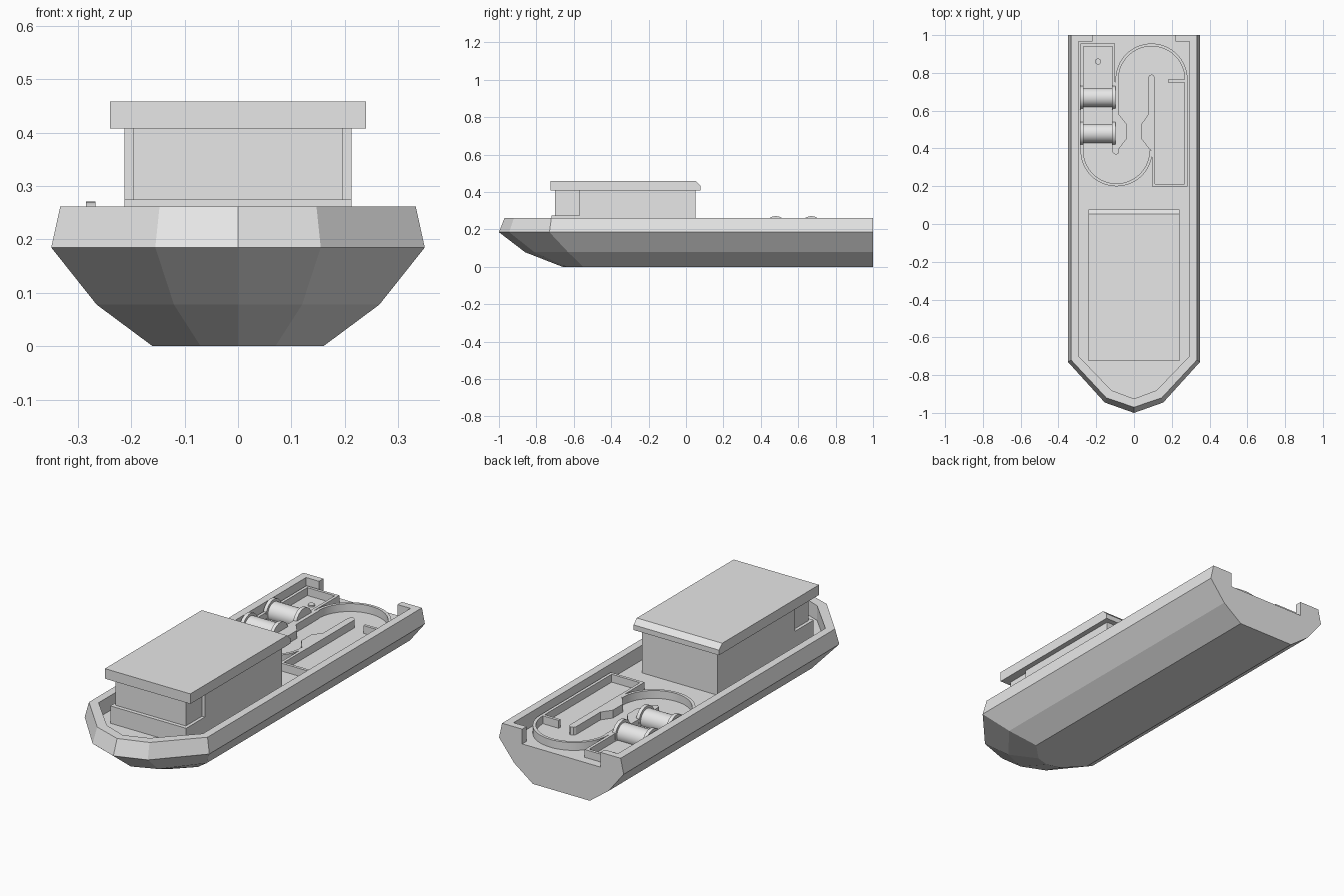
import bpy
import bmesh
import math
from mathutils import Vector

cube = bpy.data.objects.get("Cube")
if cube:
    bpy.data.objects.remove(cube, do_unlink=True)

grey = bpy.data.materials.new("plain grey")
grey.use_nodes = True
grey.diffuse_color = (0.8, 0.8, 0.8, 1)
grey.node_tree.nodes["Principled BSDF"].inputs["Base Color"].default_value = (0.8, 0.8, 0.8, 1)

DECK = 0.187
WALL_TOP = 0.227


def finish(name, bm, smooth=False):
    bmesh.ops.recalc_face_normals(bm, faces=bm.faces)
    mesh = bpy.data.meshes.new(name)
    bm.to_mesh(mesh)
    bm.free()
    mesh.materials.append(grey)
    ob = bpy.data.objects.new(name, mesh)
    bpy.context.collection.objects.link(ob)
    if smooth:
        bpy.ops.object.select_all(action="DESELECT")
        ob.select_set(True)
        bpy.context.view_layer.objects.active = ob
        bpy.ops.object.shade_smooth_by_angle(angle=math.radians(30))
    return ob


def loft(name, rings, closed=False, smooth=False):
    """Skin a list of equal rings; cap the ends, or join last to first."""
    bm = bmesh.new()
    loops = [[bm.verts.new(p) for p in ring] for ring in rings]
    pairs = list(zip(loops, loops[1:]))
    if closed:
        pairs.append((loops[-1], loops[0]))
    else:
        bm.faces.new(loops[0])
        bm.faces.new(loops[-1])
    n = len(loops[0])
    for a, b in pairs:
        for i in range(n):
            j = (i + 1) % n
            bm.faces.new((a[i], a[j], b[j], b[i]))
    return finish(name, bm, smooth)


def prism(name, outline, z0, z1):
    return loft(name, [[(x, y, z) for x, y in outline] for z in (z0, z1)])


def box(name, x0, x1, y0, y1, z0, z1):
    return prism(name, [(x0, y0), (x1, y0), (x1, y1), (x0, y1)], z0, z1)


def low_wall(name, path, width=0.015, smooth=False):
    """Thin upright wall with mitred corners along a plan path."""
    pts = [Vector(p) for p in path]
    rings = []
    for i, p in enumerate(pts):
        before = (p - pts[i - 1]).normalized() if i else None
        after = (pts[i + 1] - p).normalized() if i < len(pts) - 1 else None
        before, after = before or after, after or before
        tangent = (before + after).normalized()
        side = Vector((-tangent.y, tangent.x)) * (width / 2 / tangent.dot(after))
        a, b = p + side, p - side
        rings.append([(a.x, a.y, DECK - 0.01), (b.x, b.y, DECK - 0.01),
                      (b.x, b.y, WALL_TOP), (a.x, a.y, WALL_TOP)])
    return loft(name, rings, smooth=smooth)


def half_circle(cx, cy, r, start):
    angles = [math.radians(start + 180 * i / 32) for i in range(33)]
    return [(cx + r * math.cos(a), cy + r * math.sin(a)) for a in angles]


def cylinder_x(name, x0, x1, y, z, r):
    angles = [math.tau * i / 32 for i in range(32)]
    return loft(name, [[(x, y + r * math.cos(a), z + r * math.sin(a)) for a in angles]
                       for x in (x0, x1)], smooth=True)


def boat_plan(side, shoulder_y, cheek, cheek_y, nose_y, stern=1.0):
    right = [(side, stern), (side, shoulder_y), (cheek, cheek_y)]
    return right + [(0, nose_y)] + [(-x, y) for x, y in reversed(right)]


# Hull: stacked chines
levels = [
    (0.0, boat_plan(0.16, -0.55, 0.07, -0.64, -0.66)),
    (0.078, boat_plan(0.265, -0.63, 0.12, -0.81, -0.86)),
    (0.185, boat_plan(0.35, -0.73, 0.155, -0.945, -1.0)),
    (0.262, boat_plan(0.333, -0.72, 0.147, -0.92, -0.97)),
]
hull = loft("hull", [[(x, y, z) for x, y in plan] for z, plan in levels])

# Sunken deck and stern opening, cut from the hull
well = prism("deck_cutter", boat_plan(0.293, -0.70, 0.12, -0.88, -0.925, 0.965), DECK, 0.4)
gap = box("stern_cutter", -0.22, 0.22, 0.9, 1.1, DECK, 0.45)
bpy.context.view_layer.objects.active = hull
for cutter in (well, gap):
    cutter.hide_render = True
    mod = hull.modifiers.new("cut", "BOOLEAN")
    mod.operation = "DIFFERENCE"
    mod.solver = "EXACT"
    mod.object = cutter
    bpy.ops.object.modifier_apply(modifier=mod.name)
    bpy.data.objects.remove(cutter, do_unlink=True)

# Cabin with a narrower front bay on a low step
box("cabin", -0.213, 0.213, -0.57, 0.05, DECK - 0.01, 0.41)
box("cabin_front_bay", -0.197, 0.197, -0.70, -0.56, DECK - 0.01, 0.41)
box("cabin_front_step", -0.213, 0.213, -0.72, -0.565, DECK - 0.01, 0.275)

# Roof slab, chamfered at the back
roof_profile = [(-0.725, 0.408), (0.078, 0.408), (0.078, 0.434), (0.052, 0.459), (-0.725, 0.459)]
loft("roof", [[(x, y, z) for y, z in roof_profile] for x in (-0.24, 0.24)])

# Curved track walls on the aft deck
low_wall("aft_track_arc", half_circle(0.093, 0.765, 0.183, 0), smooth=True)
low_wall("fore_track_arc", half_circle(-0.093, 0.39, 0.183, 180), smooth=True)

# Divider bars that pinch the track in the middle
prism("right_divider", [(-0.098, 0.765), (-0.08, 0.765), (-0.08, 0.58), (-0.04, 0.53),
                        (-0.04, 0.45), (-0.078, 0.40), (-0.08, 0.375), (-0.097, 0.365),
                        (-0.114, 0.38), (-0.114, 0.6)], DECK - 0.01, WALL_TOP)
prism("left_divider", [(0.075, 0.775), (0.082, 0.787), (0.093, 0.792), (0.104, 0.787),
                       (0.111, 0.775), (0.111, 0.39), (0.095, 0.385), (0.078, 0.40),
                       (0.04, 0.45), (0.04, 0.53), (0.075, 0.58)], DECK - 0.01, WALL_TOP)

# Winch bay and locker frames
low_wall("winch_bay_frame", [(-0.276, 0.39), (-0.276, 0.947), (-0.107, 0.947), (-0.107, 0.39)])
low_wall("locker_frame", [(0.18, 0.757), (0.276, 0.757), (0.276, 0.205), (0.103, 0.205), (0.103, 0.4)])

# Round deck fitting
ring = [math.tau * i / 20 for i in range(20)]
prism("deck_fitting", [(-0.19 + 0.016 * math.cos(a), 0.86 + 0.016 * math.sin(a)) for a in ring],
      DECK - 0.01, DECK + 0.008)

# Two winch spools: barrel and end flanges
for label, y in (("fore", 0.48), ("aft", 0.67)):
    cylinder_x(label + "_spool_barrel", -0.27, -0.11, y, 0.208, 0.05)
    for side, x in (("outer", -0.285), ("inner", -0.116)):
        cylinder_x(label + "_spool_" + side + "_flange", x, x + 0.018, y, 0.208, 0.063)
